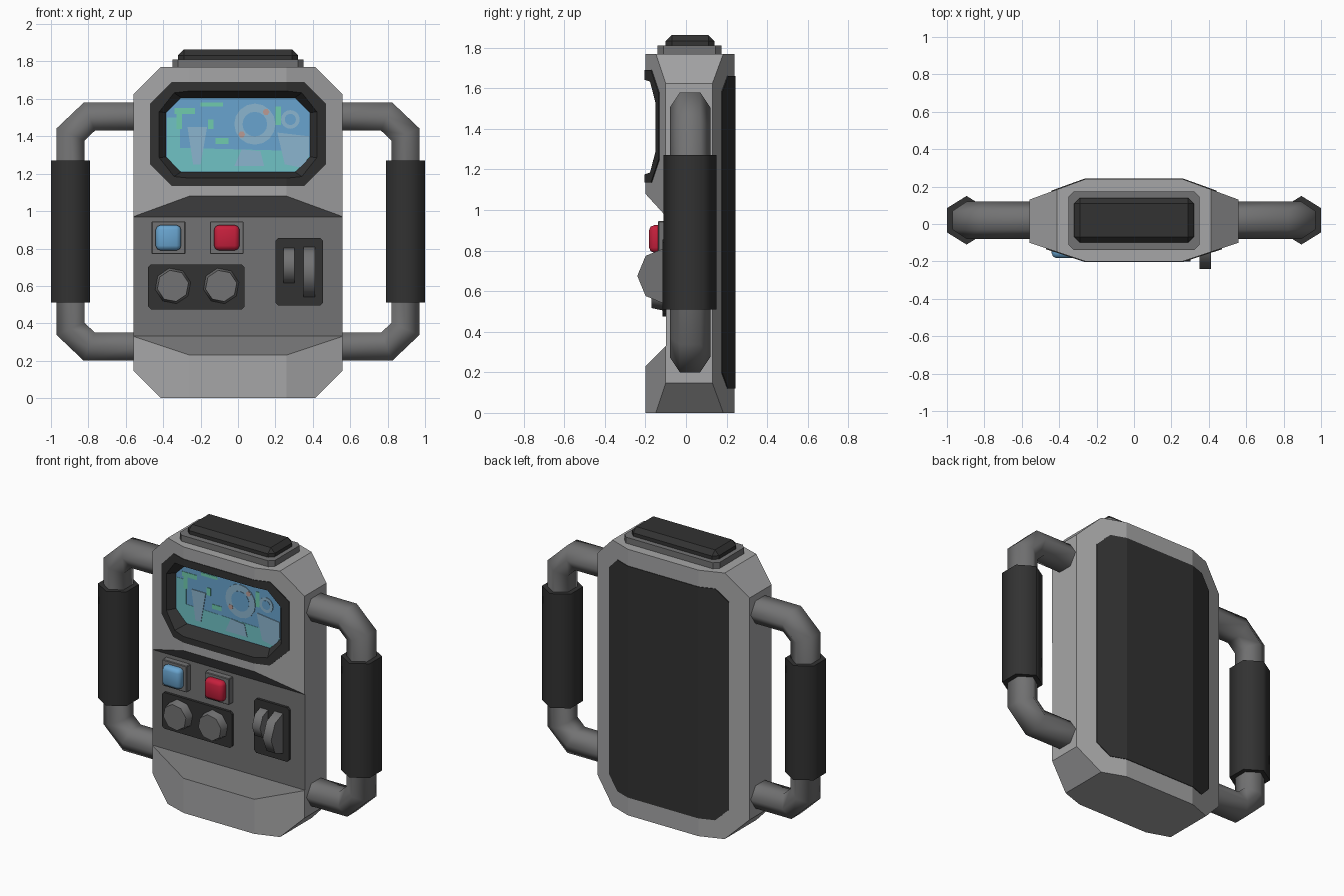
import bpy, bmesh, math
from mathutils import Vector

if "Cube" in bpy.data.objects:
    bpy.data.objects.remove(bpy.data.objects["Cube"])

COLORS = {
    "light_grey": (0.38, 0.38, 0.385), "mid_grey": (0.17, 0.17, 0.172), "charcoal": (0.032, 0.032, 0.032),
    "red": (0.56, 0.014, 0.045), "sky_blue": (0.14, 0.37, 0.62), "teal": (0.16, 0.54, 0.56),
    "mint": (0.16, 0.60, 0.42), "pale_blue": (0.26, 0.46, 0.62), "peach": (0.50, 0.33, 0.30),
}
MATS = {}
for n, c in COLORS.items():
    MATS[n] = bpy.data.materials.new(n)
    MATS[n].diffuse_color = (*c, 1)
SLOTS = ["light_grey", "mid_grey", "charcoal"]   # shared slots for the body and its cutters


def finish(name, bm, mat, smooth=None, slots=False):
    bmesh.ops.recalc_face_normals(bm, faces=bm.faces)
    me = bpy.data.meshes.new(name)
    for f in bm.faces:
        f.smooth = smooth is not None
        if slots:
            f.material_index = SLOTS.index(mat)
    bm.to_mesh(me)
    bm.free()
    for m in (SLOTS if slots else [mat]):
        me.materials.append(MATS[m])
    if smooth is not None:
        me.set_sharp_from_angle(angle=math.radians(smooth))
    ob = bpy.data.objects.new(name, me)
    bpy.context.collection.objects.link(ob)
    return ob


def prism(name, pts, lo, hi, axis, mat, end=None, **kw):
    """Extrude a 2D outline along an axis; 'end' gives a different far outline."""
    bm = bmesh.new()
    put = {"x": lambda a, b, t: (t, a, b), "y": lambda a, b, t: (a, t, b), "z": lambda a, b, t: (a, b, t)}[axis]
    r0 = [bm.verts.new(put(a, b, lo)) for a, b in pts]
    r1 = [bm.verts.new(put(a, b, hi)) for a, b in (end or pts)]
    n = len(pts)
    bm.faces.new(r0)
    bm.faces.new(r1)
    for i in range(n):
        j = (i + 1) % n
        bm.faces.new((r0[i], r0[j], r1[j], r1[i]))
    return finish(name, bm, mat, **kw)


def octo(x0, x1, z0, z1, c):
    return [(x0 + c, z0), (x1 - c, z0), (x1, z0 + c), (x1, z1 - c),
            (x1 - c, z1), (x0 + c, z1), (x0, z1 - c), (x0, z0 + c)]


def ngon(cx, cz, r, n, rot=0.0):
    return [(cx + r * math.cos(rot + 2 * math.pi * i / n), cz + r * math.sin(rot + 2 * math.pi * i / n))
            for i in range(n)]


def box(name, x0, x1, y0, y1, z0, z1, mat, bevel, seg=1, **kw):
    bm = bmesh.new()
    bmesh.ops.create_cube(bm, size=1)
    for v in bm.verts:
        v.co = ((x0 + x1) / 2 + v.co.x * (x1 - x0), (y0 + y1) / 2 + v.co.y * (y1 - y0),
                (z0 + z1) / 2 + v.co.z * (z1 - z0))
    bmesh.ops.bevel(bm, geom=bm.edges[:], offset=bevel, segments=seg, affect="EDGES", profile=0.5)
    return finish(name, bm, mat, **kw)


def boolean(ob, cutter, op):
    m = ob.modifiers.new("cut", "BOOLEAN")
    m.object, m.operation, m.solver = cutter, op, "EXACT"
    bpy.context.view_layer.objects.active = ob
    bpy.ops.object.modifier_apply(modifier=m.name)
    bpy.data.objects.remove(cutter)


def tube(name, path, ru, rv, y, mat, sides=6):
    """Sweep a polygon along a path in the xz plane with mitred bends."""
    bm = bmesh.new()
    P = [Vector(p) for p in path]
    rings = []
    for i, p in enumerate(P):
        d0 = (p - P[i - 1]).normalized() if i else (P[1] - p).normalized()
        d1 = (P[i + 1] - p).normalized() if i < len(P) - 1 else d0
        t = (d0 + d1).normalized()
        n = Vector((-t.y, t.x)) / t.dot(d0)
        ring = []
        for k in range(sides):
            a = math.pi / 2 + 2 * math.pi * k / sides
            q = p + n * (ru / math.cos(math.pi / sides) * math.cos(a))
            ring.append(bm.verts.new((q.x, y + rv * math.sin(a), q.y)))
        rings.append(ring)
    for r0, r1 in zip(rings, rings[1:]):
        for k in range(sides):
            j = (k + 1) % sides
            bm.faces.new((r0[k], r0[j], r1[j], r1[k]))
    bm.faces.new(rings[0])
    bm.faces.new(rings[-1])
    return finish(name, bm, mat, smooth=75)


def plan(o):
    """Body cross-section seen from above, grown by o."""
    return [(-.26, -.20 - o), (.26, -.20 - o), (.56 + o, -.10 - o), (.56 + o, .13 + o),
            (.26, .24 + o), (-.26, .24 + o), (-.56 - o, .13 + o), (-.56 - o, -.10 - o)]


# body with cut corners, control recess and screen pocket
body = prism("body", plan(0), -0.1, 1.9, "z", "light_grey", slots=True)
boolean(body, prism("c", octo(-.56, .56, 0, 1.77, .147), -.5, .5, "y", "light_grey", slots=True), "INTERSECT")
boolean(body, prism("c", [(-.3, 1.19), (-.098, .968), (-.098, .332), (-.3, .13)], -.8, .8, "x",
                    "mid_grey", slots=True), "DIFFERENCE")
boolean(body, prism("c", octo(-.455, .455, 1.15, 1.675, .11), -.4, -.092, "y", "charcoal", slots=True), "DIFFERENCE")

# screen frame following the body front
frame = prism("screen_frame", plan(.004), .8, 1.9, "z", "charcoal")
boolean(frame, prism("c", octo(-.47, .47, 1.135, 1.69, .115), -.4, -.09, "y", "charcoal"), "INTERSECT")
boolean(frame, prism("c", octo(-.53, .53, 1.145, 1.675, .13), -.3, -.08, "y", "charcoal",
                     end=octo(-.37, .37, 1.216, 1.599, .075)), "DIFFERENCE")

# back pad
pad = prism("back_pad", plan(.004), 0.05, 1.72, "z", "charcoal")
boolean(pad, prism("c", octo(-.44, .44, .12, 1.66, .08), .1, .4, "y", "charcoal"), "INTERSECT")

# screen and its picture patches
prism("screen", octo(-.40, .40, 1.20, 1.615, .085), -.10, -.094, "y", "sky_blue")


def patch(name, pts, mat, layer=1):
    prism(name, pts, -.10 - .0015 * layer, -.0995, "y", mat)


def rect(x0, x1, z0, z1):
    return [(x0, z0), (x1, z0), (x1, z1), (x0, z1)]


patch("screen_lower_band", [(-.31, 1.213), (.31, 1.213), (.38, 1.285), (.38, 1.32), (-.38, 1.34), (-.38, 1.285)], "teal")
patch("screen_left_band", rect(-.38, -.31, 1.33, 1.50), "teal")
for i, r in enumerate([(-.34, -.23, 1.52, 1.55), (-.20, -.08, 1.56, 1.58), (-.33, -.30, 1.44, 1.53),
                       (-.16, -.13, 1.44, 1.49), (-.12, -.05, 1.36, 1.39), (.20, .23, 1.46, 1.56)]):
    patch(f"screen_streak_{i}", rect(*r), "mint", 2)
patch("screen_tall_shape", [(-.24, 1.25), (-.20, 1.25), (-.165, 1.45), (-.27, 1.45)], "pale_blue", 3)
patch("screen_right_shape", [(.25, 1.25), (.35, 1.23), (.38, 1.30), (.38, 1.40), (.21, 1.42)], "pale_blue", 3)
patch("screen_low_shape", [(-.02, 1.24), (.14, 1.24), (.12, 1.32), (.02, 1.33)], "pale_blue", 3)
for x, z, r in ((.09, 1.465, .11), (.28, 1.49, .05)):
    patch("screen_ring", ngon(x, z, r, 16), "pale_blue", 3)
    patch("screen_ring_centre", ngon(x, z, r * .6, 16), "sky_blue", 4)
for x, z in ((.15, 1.53), (.02, 1.41)):
    patch("screen_ring_mark", ngon(x, z, .018, 6), "peach", 4)

# top cap
prism("top_plate", octo(-.35, .35, -.14, .175, .03), 1.75, 1.81, "z", "mid_grey")
box("top_pad", -.32, .32, -.10, .14, 1.78, 1.863, "charcoal", .03)

# side handles with grips
for s, side in ((1, "right"), (-1, "left")):
    pts = [(.54, 1.505), (.795, 1.505), (.895, 1.41), (.895, .37), (.795, .275), (.54, .275)]
    tube(f"{side}_handle", [(s * x, z) for x, z in pts], .075, .10, .02, "mid_grey")
    tube(f"{side}_grip", [(s * .895, .51), (s * .895, 1.27)], .105, .13, .02, "charcoal")

# push buttons on square bases
for name, x, mat in (("blue", -.372, "sky_blue"), ("red", -.06, "red")):
    box(f"{name}_button_base", x - .09, x + .09, -.138, -.08, .77, .945, "mid_grey", .004)
    box(f"{name}_button", x - .068, x + .068, -.182, -.10, .79, .925, mat, .025, 2, smooth=50)

# knobs on a dark panel
prism("knob_panel", octo(-.48, .035, .475, .715, .015), -.115, -.08, "y", "charcoal")
for x in (-.348, -.09):
    prism("knob", ngon(x, .60, .085, 8, .2), -.17, -.10, "y", "mid_grey", end=ngon(x, .60, .1, 8, .2), smooth=50)

# thumb wheels on a dark panel
prism("wheel_panel", octo(.20, .455, .495, .855, .015), -.115, -.08, "y", "charcoal")
prism("small_wheel", ngon(-.10, .71, .10, 8), .243, .302, "x", "mid_grey", smooth=50)
prism("large_wheel", ngon(-.10, .675, .14, 8), .35, .412, "x", "mid_grey", smooth=50)

for m in bpy.data.materials:
    if m.users and not m.is_grease_pencil:
        m.use_nodes = True
        m.node_tree.nodes["Principled BSDF"].inputs["Base Color"].default_value = m.diffuse_color
